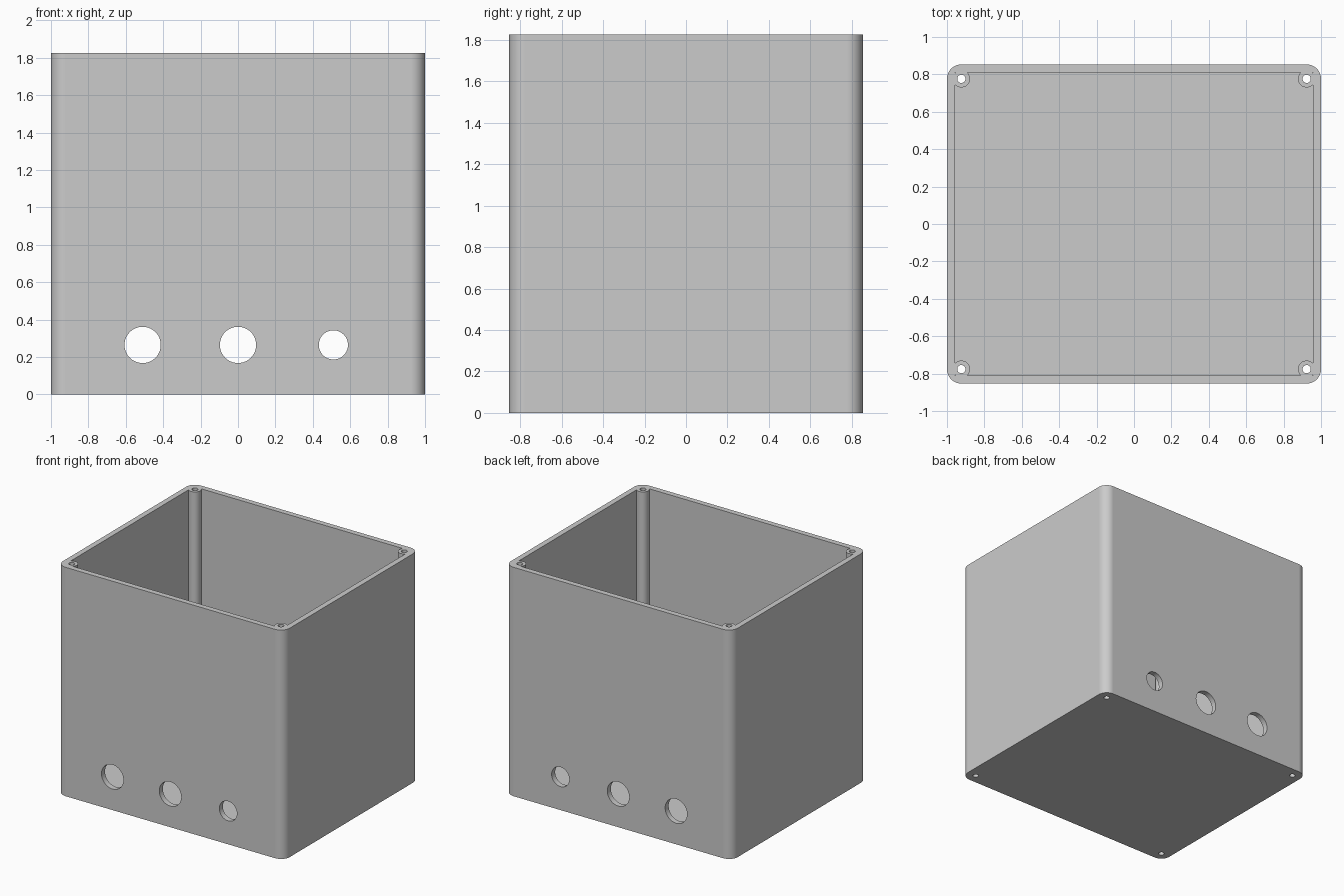
import bpy
import bmesh
import math
from mathutils import Matrix

cube = bpy.data.objects.get("Cube")
if cube:
    bpy.data.objects.remove(cube, do_unlink=True)

WIDTH, DEPTH, HEIGHT = 2.0, 1.706, 1.825
WALL = 0.044
CORNER = 0.077          # outer corner radius, concentric with the screw posts
POST_X, POST_Y = WIDTH / 2 - CORNER, DEPTH / 2 - CORNER

grey = bpy.data.materials.new("light_grey")
grey.use_nodes = True
colour = (0.6, 0.6, 0.6, 1)
grey.diffuse_color = colour
grey.node_tree.nodes["Principled BSDF"].inputs["Base Color"].default_value = colour


def make_object(name, bm):
    mesh = bpy.data.meshes.new(name)
    bm.to_mesh(mesh)
    bm.free()
    mesh.materials.append(grey)
    obj = bpy.data.objects.new(name, mesh)
    bpy.context.collection.objects.link(obj)
    return obj


def box(name, size, bottom, radius=0):
    """Box standing on a given height, with optional rounded upright edges."""
    bm = bmesh.new()
    bmesh.ops.create_cube(bm, size=1)
    bmesh.ops.scale(bm, vec=size, verts=bm.verts)
    bmesh.ops.translate(bm, vec=(0, 0, bottom + size[2] / 2), verts=bm.verts)
    if radius:
        upright = [e for e in bm.edges
                   if abs(e.verts[0].co.z - e.verts[1].co.z) > 0.1]
        bmesh.ops.bevel(bm, geom=upright, offset=radius, segments=12,
                        profile=0.5, affect='EDGES')
    return make_object(name, bm)


def cylinder(name, radius, length, centre, along_y=False):
    bm = bmesh.new()
    turn = Matrix.Rotation(math.pi / 2 if along_y else 0, 4, 'X')
    bmesh.ops.create_cone(bm, cap_ends=True, segments=48, radius1=radius,
                          radius2=radius, depth=length,
                          matrix=Matrix.Translation(centre) @ turn)
    return make_object(name, bm)


def combine(target, tool, operation):
    """Apply a boolean and discard the tool."""
    mod = target.modifiers.new(operation.lower(), 'BOOLEAN')
    mod.operation = operation
    mod.solver = 'EXACT'
    mod.object = tool
    bpy.context.view_layer.objects.active = target
    bpy.ops.object.modifier_apply(modifier=mod.name)
    bpy.data.objects.remove(tool, do_unlink=True)


corners = [(sx * POST_X, sy * POST_Y) for sx in (-1, 1) for sy in (-1, 1)]

# Cavity, with the four screw posts left standing in its corners
cavity = box("cavity_cutter",
             (WIDTH - 2 * WALL, DEPTH - 2 * WALL, HEIGHT), WALL)
for x, y in corners:
    combine(cavity, cylinder("post", 0.046, 3 * HEIGHT, (x, y, HEIGHT / 2)),
            'DIFFERENCE')

# Case shell, open at the top
case = box("open_case", (WIDTH, DEPTH, HEIGHT), 0, CORNER)
combine(case, cavity, 'DIFFERENCE')

# Screw holes through the posts and floor
for x, y in corners:
    combine(case, cylinder("screw_hole", 0.022, 2 * HEIGHT, (x, y, HEIGHT / 2)),
            'DIFFERENCE')

# Cable holes through both the front and back walls
for x, radius in ((-0.51, 0.097), (0, 0.097), (0.51, 0.078)):
    combine(case, cylinder("cable_hole", radius, 2 * DEPTH, (x, 0, 0.265), True),
            'DIFFERENCE')

# Smooth round surfaces, crisp edges and flat walls
bpy.ops.object.select_all(action='DESELECT')
case.select_set(True)
bpy.context.view_layer.objects.active = case
bpy.ops.object.shade_smooth_by_angle(angle=math.radians(30))
flat = case.modifiers.new("flat_walls", 'WEIGHTED_NORMAL')
flat.keep_sharp = True
